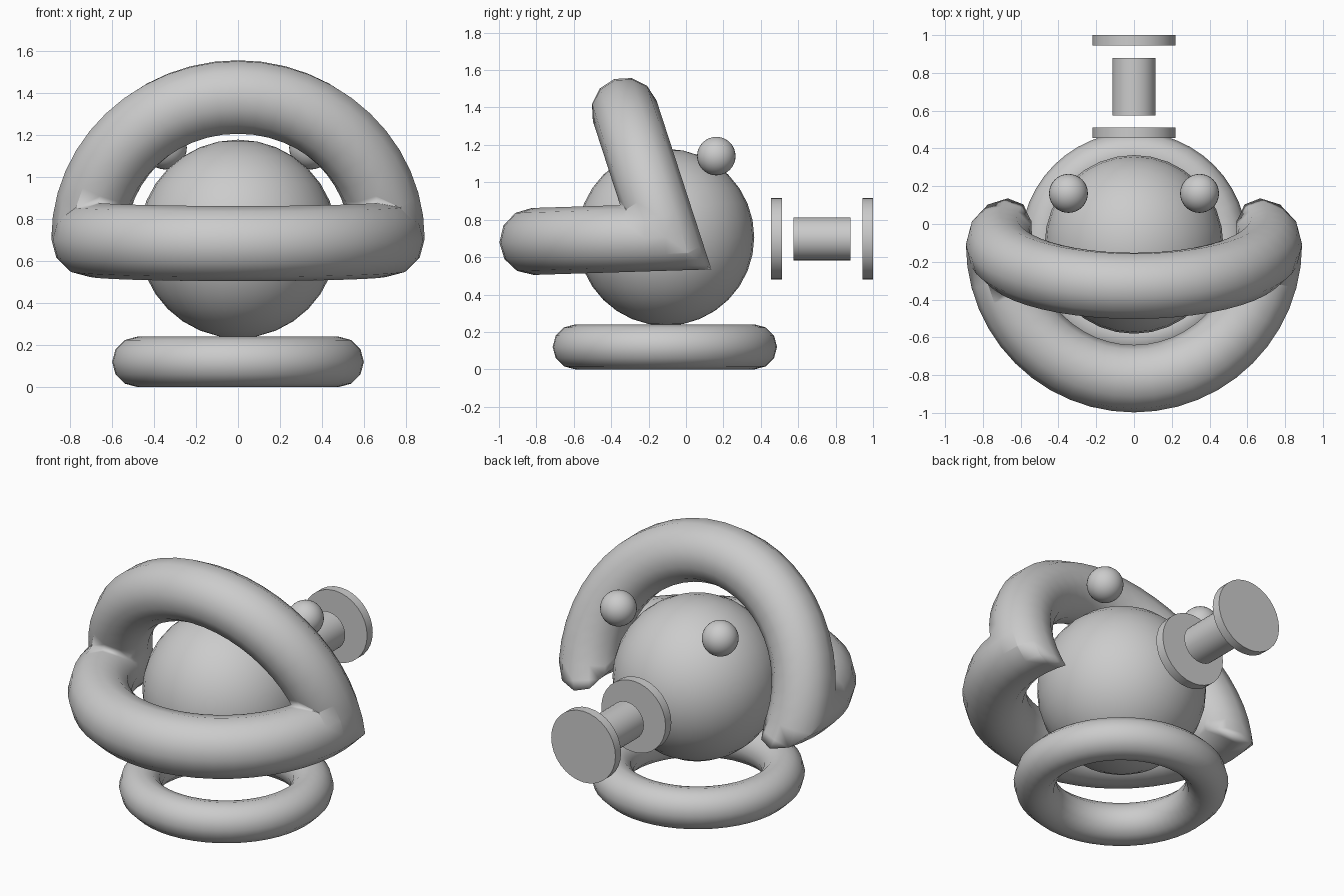
import bpy, bmesh, math
from mathutils import Vector, Matrix

if "Cube" in bpy.data.objects:
    bpy.data.objects.remove(bpy.data.objects["Cube"])

CY = -0.108      # depth of the body axis
CZ = 0.706       # height of the head centre


def finish(name, angle=None):
    ob = bpy.context.object
    ob.name = name
    if angle is None:
        bpy.ops.object.shade_smooth()
    else:
        bpy.ops.object.shade_smooth_by_angle(angle=math.radians(angle))
    return ob


def ball(name, loc, r):
    bpy.ops.mesh.primitive_uv_sphere_add(segments=32, ring_count=16, radius=r, location=loc)
    return finish(name)


def torus(name, loc, major, minor, tilt=0):
    bpy.ops.mesh.primitive_torus_add(major_segments=48, minor_segments=12, major_radius=major,
                                     minor_radius=minor, location=loc,
                                     rotation=(math.radians(tilt), 0, 0))
    return finish(name)


def disc(name, y0, y1, r):
    bpy.ops.mesh.primitive_cylinder_add(vertices=32, radius=r, depth=y1 - y0,
                                        location=(0, (y0 + y1) / 2, 0.698),
                                        rotation=(math.pi / 2, 0, 0))
    return finish(name, 30)


# Head and ring base
ball("head", (0, CY, CZ), 0.473)
torus("base_ring", (0, CY - 0.005, 0.12), 0.48, 0.12)

# Eyes
for side, label in ((-1, "left"), (1, "right")):
    ball(label + "_eye", (side * 0.347, 0.162, 1.14), 0.103)

# Tail: two flanges with a stem between them
disc("inner_flange", 0.455, 0.512, 0.219)
disc("stem", 0.575, 0.88, 0.115)
disc("outer_flange", 0.945, 1.0, 0.219)

# Open mouth: lower lip cut on the mitre plane, then reflected to make the upper lip
lips = torus("lips", (0, 0, 0), 0.711, 0.179)
mitre = math.radians(144.9)
normal = Vector((0, -math.sin(mitre), math.cos(mitre)))
bm = bmesh.new()
bm.from_mesh(lips.data)
bmesh.ops.rotate(bm, verts=bm.verts, matrix=Matrix.Rotation(math.radians(1.8), 3, 'X'))
bmesh.ops.bisect_plane(bm, geom=bm.verts[:] + bm.edges[:] + bm.faces[:],
                       plane_co=(0, 0, 0), plane_no=normal, clear_inner=True)
copy = bmesh.ops.duplicate(bm, geom=bm.verts[:] + bm.edges[:] + bm.faces[:])["geom"]
upper_verts = [g for g in copy if isinstance(g, bmesh.types.BMVert)]
upper_faces = [g for g in copy if isinstance(g, bmesh.types.BMFace)]
bmesh.ops.transform(bm, matrix=Matrix.Scale(-1, 4, normal), verts=upper_verts)
bmesh.ops.reverse_faces(bm, faces=upper_faces)
bmesh.ops.remove_doubles(bm, verts=bm.verts, dist=0.0005)
bm.to_mesh(lips.data)
bm.free()
lips.location = (0, CY, CZ)
